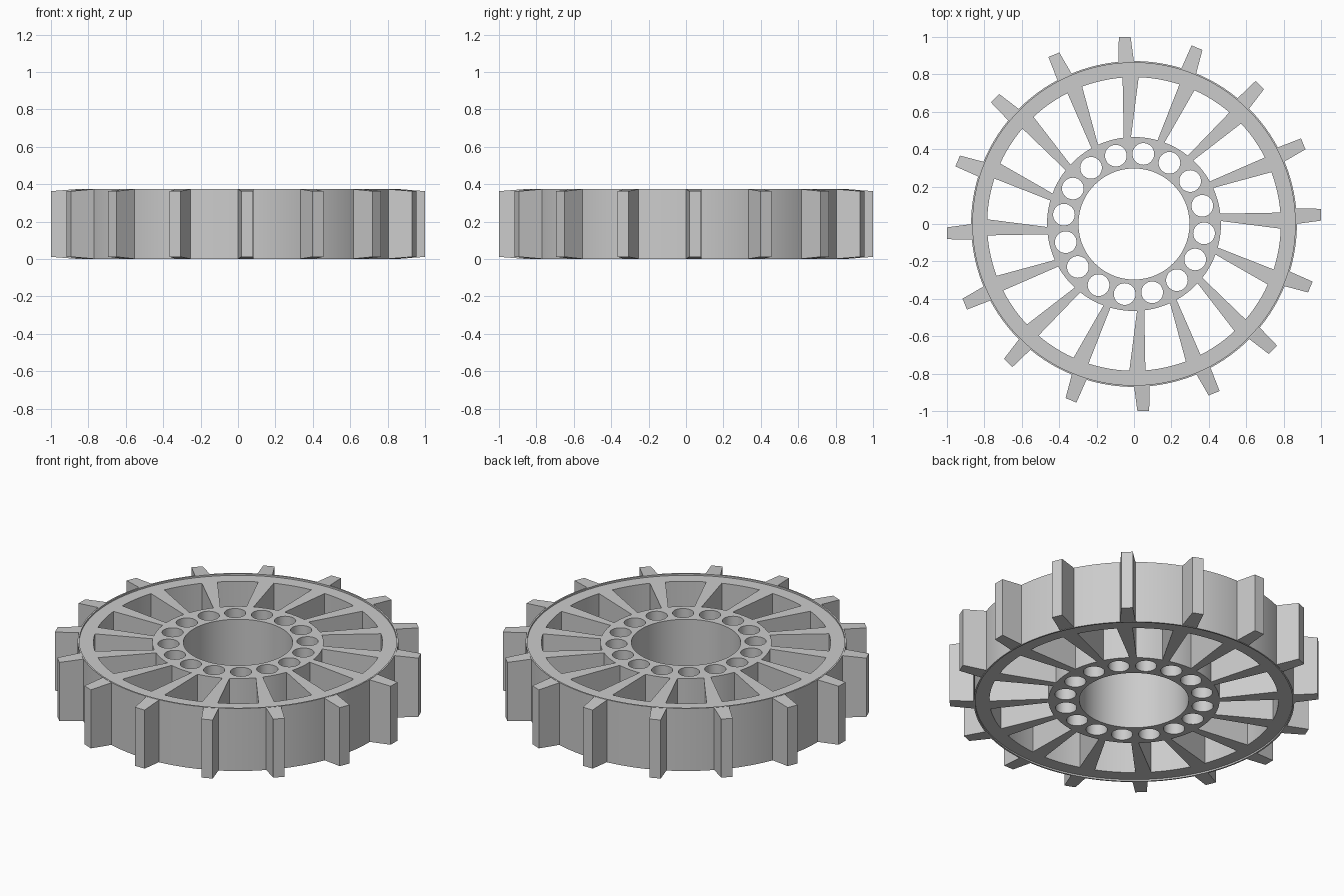
import bpy, bmesh
from math import sin, cos, asin, pi, radians

if "Cube" in bpy.data.objects:
    bpy.data.objects.remove(bpy.data.objects["Cube"])

N = 16
STEP = 2 * pi / N
H = 0.375


def circle(r, n, cx=0.0, cy=0.0):
    return [(cx + r * cos(2 * pi * i / n), cy + r * sin(2 * pi * i / n)) for i in range(n)]


def arc(r, a, b, n):
    return [(r * cos(a + (b - a) * i / n), r * sin(a + (b - a) * i / n)) for i in range(n + 1)]


def plate(name, loops, z0, z1):
    """Extrude a filled outline with holes between two heights."""
    cu = bpy.data.curves.new(name, 'CURVE')
    cu.dimensions = '2D'
    cu.fill_mode = 'BOTH'
    cu.extrude = (z1 - z0) / 2
    for pts in loops:
        s = cu.splines.new('POLY')
        s.points.add(len(pts) - 1)
        for p, (x, y) in zip(s.points, pts):
            p.co = (x, y, 0, 1)
        s.use_cyclic_u = True
    ob = bpy.data.objects.new(name, cu)
    bpy.context.collection.objects.link(ob)
    bpy.ops.object.select_all(action='DESELECT')
    ob.select_set(True)
    bpy.context.view_layer.objects.active = ob
    bpy.ops.object.convert(target='MESH')
    ob = bpy.context.object
    bm = bmesh.new()
    bm.from_mesh(ob.data)
    bmesh.ops.remove_doubles(bm, verts=bm.verts, dist=1e-5)
    bmesh.ops.translate(bm, verts=bm.verts, vec=(0, 0, (z0 + z1) / 2))
    bmesh.ops.recalc_face_normals(bm, faces=bm.faces)
    bm.to_mesh(ob.data)
    bm.free()
    bpy.ops.object.shade_smooth_by_angle(angle=radians(30))
    return ob


# wheel body: bore, ring of round holes, and windows that leave tapered spokes
R_IN, R_OUT = 0.465, 0.785
loops = [circle(0.862, 128), circle(0.297, 96)]
for k in range(N):
    a = radians(14.9) + k * STEP
    loops.append(circle(0.058, 32, 0.378 * cos(a), 0.378 * sin(a)))
    t = k * STEP
    inner = arc(R_IN, t + asin(0.055 / R_IN), t + STEP + asin(0.016 / R_IN), 6)
    outer = arc(R_OUT, t + asin(0.061 / R_OUT), t + STEP - asin(0.025 / R_OUT), 6)
    loops.append(inner + outer[::-1])
plate("wheel_body", loops, 0.01, H - 0.01)

# thin raised lip around the rim
plate("rim_lip", [circle(0.871, 128), circle(0.862, 128)], 0, H)

# tapered paddles around the rim
bm = bmesh.new()
for k in range(N):
    c, s = cos(k * STEP), sin(k * STEP)
    ends = []
    for r, lo, hi, inset in ((0.864, 0.0, 0.084, 0.001), (1.0, 0.018, 0.081, 0.012)):
        quad = [(lo, inset), (hi, inset), (hi, H - inset), (lo, H - inset)]
        ends.append([bm.verts.new((r * c - w * s, r * s + w * c, z)) for w, z in quad])
    a, b = ends
    bm.faces.new(a)
    bm.faces.new(b[::-1])
    for i in range(4):
        j = (i + 1) % 4
        bm.faces.new((a[j], a[i], b[i], b[j]))
bmesh.ops.recalc_face_normals(bm, faces=bm.faces)
me = bpy.data.meshes.new("paddles")
bm.to_mesh(me)
bm.free()
bpy.context.collection.objects.link(bpy.data.objects.new("paddles", me))
